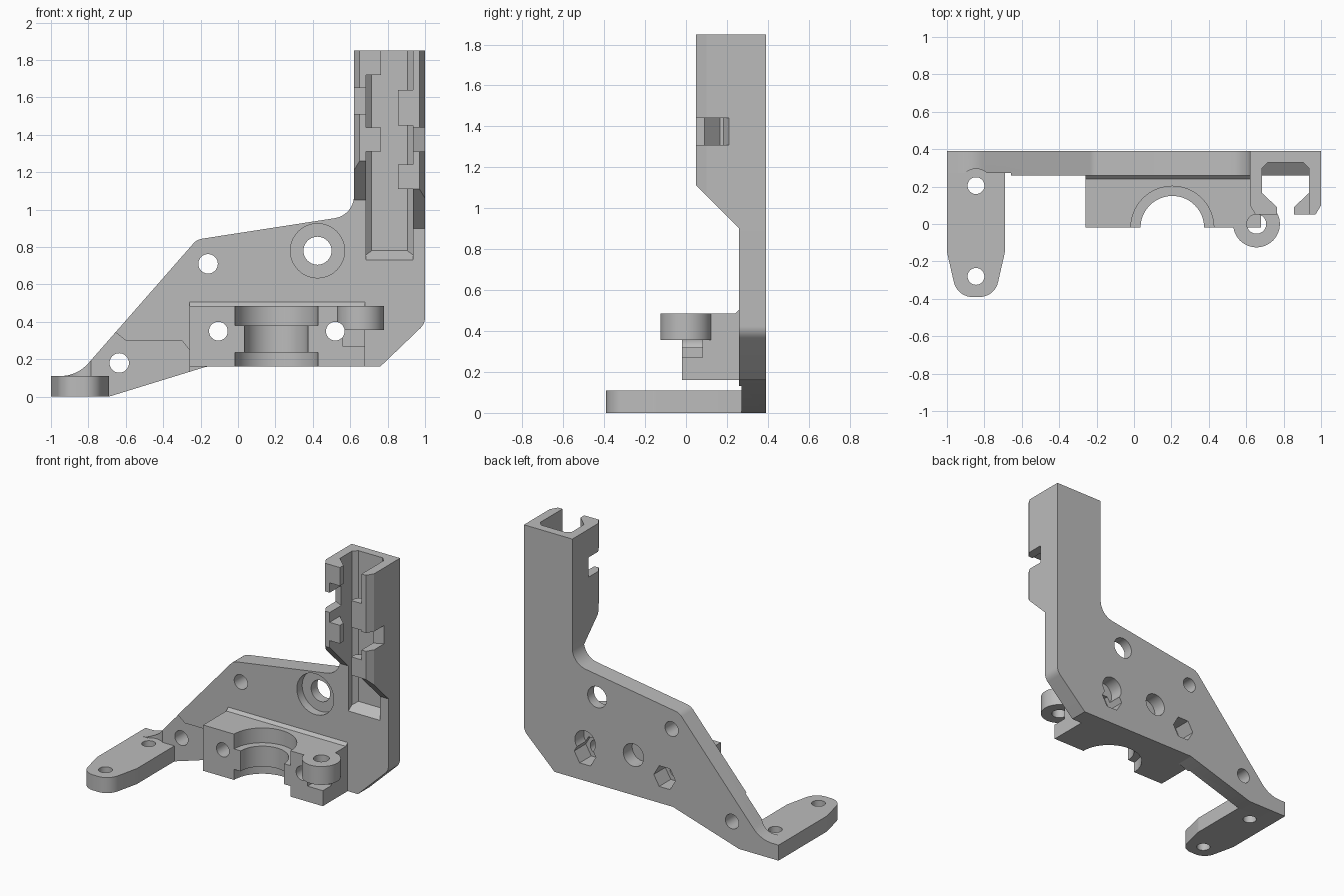
import bpy, bmesh, math
from mathutils import Vector

old = bpy.data.objects.get("Cube")
if old:
    bpy.data.objects.remove(old, do_unlink=True)

grey = bpy.data.materials.new("light_grey_plastic")
grey.use_nodes = True
GREY = (0.5, 0.5, 0.5, 1)
grey.diffuse_color = GREY
grey.node_tree.nodes["Principled BSDF"].inputs["Base Color"].default_value = GREY


def rounded(corners, steps=8):
    """Turn (u, v, radius) corners into an outline with filleted corners."""
    out = []
    for i, (u, v, r) in enumerate(corners):
        p = Vector((u, v))
        if r == 0:
            out.append(p)
            continue
        a = (Vector(corners[i - 1][:2]) - p).normalized()
        b = (Vector(corners[(i + 1) % len(corners)][:2]) - p).normalized()
        half = a.angle(b) / 2
        centre = p + (a + b).normalized() * r / math.sin(half)
        start = p + a * r / math.tan(half) - centre
        end = p + b * r / math.tan(half) - centre
        for k in range(steps + 1):
            t = k / steps
            out.append(centre + (start * (1 - t) + end * t).normalized() * r)
    return out


def circle(u, v, r, n=40, turn=0.0):
    return [(u + r * math.cos(turn + math.tau * i / n),
             v + r * math.sin(turn + math.tau * i / n)) for i in range(n)]


def rect(u0, u1, v0, v1):
    return [(u0, v0), (u1, v0), (u1, v1), (u0, v1)]


def prism(name, outline, axis, lo, hi):
    """Extrude an outline along an axis between two heights."""
    place = {"x": lambda u, v, t: (t, u, v),
             "y": lambda u, v, t: (u, t, v),
             "z": lambda u, v, t: (u, v, t)}[axis]
    bm = bmesh.new()
    low = [bm.verts.new(place(p[0], p[1], lo)) for p in outline]
    high = [bm.verts.new(place(p[0], p[1], hi)) for p in outline]
    bm.faces.new(low)
    bm.faces.new(high)
    for i in range(len(low)):
        j = (i + 1) % len(low)
        bm.faces.new((low[i], low[j], high[j], high[i]))
    bmesh.ops.recalc_face_normals(bm, faces=bm.faces)
    mesh = bpy.data.meshes.new(name)
    bm.to_mesh(mesh)
    bm.free()
    mesh.materials.append(grey)
    obj = bpy.data.objects.new(name, mesh)
    bpy.context.collection.objects.link(obj)
    return obj


def cut(targets, outline, axis, lo, hi):
    """Subtract a prism from each target part."""
    cutter = prism("cutter", outline, axis, lo, hi)
    cutter.hide_render = True
    for obj in targets:
        mod = obj.modifiers.new("cut", "BOOLEAN")
        mod.operation, mod.solver, mod.object = "DIFFERENCE", "EXACT", cutter
        bpy.context.view_layer.objects.active = obj
        bpy.ops.object.modifier_apply(modifier=mod.name)
    bpy.data.objects.remove(cutter, do_unlink=True)


FRONT, BACK, TOP = 0.26, 0.39, 1.85

# Back plate with the tower's rear wall
plate = prism("back_plate", rounded([
    (-1, 0, 0), (-.69, 0, 0), (-.17, .16, .05), (.76, .16, 0), (1, .39, .08),
    (1, TOP, 0), (.62, TOP, 0), (.62, .97, .12), (-.22, .84, .08),
    (-.86, .11, .2), (-1, .11, 0)]), "y", FRONT, BACK)

# Foot
foot = prism("foot", rounded([
    (-1, .272, 0), (-1, -.15, .1), (-.945, -.39, .1), (-.745, -.39, .1),
    (-.69, -.15, .1), (-.69, .272, 0)]), "z", 0, .11)
for y in (.205, -.28):
    cut([foot], circle(-.845, y, .045), "z", -.1, .3)
cut([plate], circle(-.845, .205, .09), "z", .11, .4)

# Shallow step on the lower left of the plate
cut([plate], [(-.65, .34), (-.6, .3), (-.3, .3), (-.26, .25), (-.26, -.1),
              (-1.1, -.1), (-1.1, .34)], "y", .2, .272)

# Bearing block with a stepped half bore
block = prism("bearing_block", rect(-.26, .68, .16, .485), "y", -.02, FRONT)
cut([block], circle(.205, -.02, .17, 64), "z", .1, .6)
for lo, hi in ((.1, .235), (.38, .6)):
    cut([block], circle(.205, -.02, .222, 64), "z", lo, hi)
cut([block], rect(.56, .75, .27, .355), "y", -.1, .08)
prism("block_fillet", [(FRONT, .485), (FRONT, .505), (.24, .485)], "x", -.26, .68)

# Screw boss on the block corner
boss = prism("screw_boss", circle(.655, 0, .125, 48), "z", .355, .485)
cut([boss, block], circle(.655, 0, .052), "z", .3, .6)

# Clamp holes with hexagonal nut pockets at the back
for x in (-.105, .52):
    cut([plate, block, boss], circle(x, .35, .05), "y", -.3, .6)
    cut([plate], circle(x, .35, .085, 6), "y", .25, .6)

# Blind round pockets at the back
for x, z in ((.14, .445), (.52, .435)):
    cut([plate], circle(x, z, .08), "y", .29, .6)

# Mounting holes and counterbore
for x, z, r in ((-.16, .71, .052), (-.635, .18, .052), (.425, .78, .075)):
    cut([plate], circle(x, z, r), "y", 0, .6)
cut([plate], circle(.425, .78, .145, 48), "y", .1, .32)

# Tower channel and its sloping floor
cut([plate], [(.685, .1), (.685, .3), (.715, .33), (.905, .33), (.935, .3),
              (.935, .1)], "z", .73, 2)
prism("channel_floor", [(FRONT, .73), (.33, .73), (.33, .78)], "x", .685, .935)

# Tower side walls with hooked lips
MID = .81
hook = [(.19, FRONT), (.19, .1), (.16, .05), (.045, .05), (.045, .09),
        (.125, .165), (.125, FRONT)]


def wall(name, side, slope_low, gaps, notch):
    obj = prism(name, [(MID + side * u, v) for u, v in hook], "z", slope_low, TOP)
    # Sloping underside
    cut([obj], [(FRONT, slope_low), (-.04, slope_low + .3), (-.04, slope_low - .1),
                (FRONT, slope_low - .1)], "x", .5, 1.1)
    # Gaps between lips
    for lo, hi in gaps:
        cut([obj], rect(*sorted((MID, MID + side * .125)), -.1, .25), "z", lo, hi)
    # Side notch
    cut([obj], [(MID + side * u, v) for u, v in
                ((.125, -.1), (.125, .18), (.25, .26 - .02), (.25, -.1))],
        "z", *notch)
    return obj


wall("tower_right_wall", -1, 1.05, ((1, 1.31), (1.44, 1.72)), (1.51, 1.65))
wall("tower_left_wall", 1, .9, ((.8, 1.11), (1.24, 1.45), (1.64, 2)), (1.31, 1.44))

# Smooth the round surfaces, keep edges sharp
bpy.ops.object.select_all(action="DESELECT")
for obj in bpy.context.collection.objects:
    if obj.type == "MESH" and grey.name in obj.data.materials:
        obj.select_set(True)
        bpy.context.view_layer.objects.active = obj
bpy.ops.object.shade_smooth_by_angle(angle=math.radians(30))
